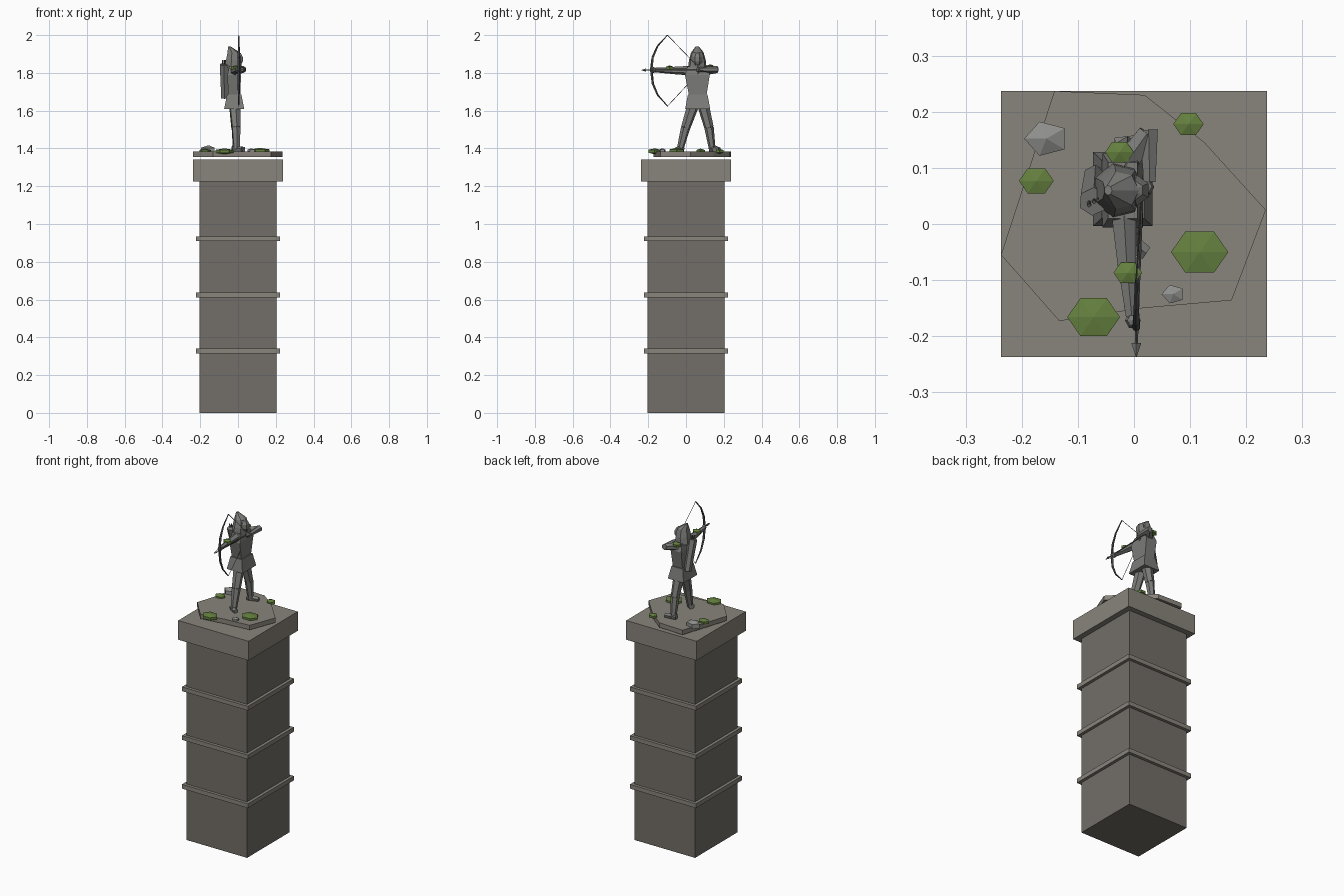
import bpy, bmesh, math
from mathutils import Vector, Matrix


def material(name, rgb):
    m = bpy.data.materials.new(name)
    m.diffuse_color = (*rgb, 1)
    return m


PILLAR = material("pillar_stone", (0.17, 0.155, 0.135))
TRIM = material("trim_stone", (0.25, 0.23, 0.20))
STATUE = material("statue_stone", (0.20, 0.20, 0.19))
DARK = material("dark_stone", (0.09, 0.09, 0.09))
ROCK = material("rock", (0.28, 0.28, 0.27))
MOSS = material("moss", (0.13, 0.22, 0.05))


def finish(name, bm, mat):
    bmesh.ops.recalc_face_normals(bm, faces=bm.faces[:])
    me = bpy.data.meshes.new(name)
    bm.to_mesh(me)
    bm.free()
    me.materials.append(mat)
    ob = bpy.data.objects.new(name, me)
    bpy.context.collection.objects.link(ob)
    return ob


def loft(name, rings, mat):
    """Closed skin through rings with equal point counts."""
    bm = bmesh.new()
    vs = [[bm.verts.new(p) for p in r] for r in rings]
    n = len(vs[0])
    for a, b in zip(vs, vs[1:]):
        for i in range(n):
            j = (i + 1) % n
            bm.faces.new((a[i], a[j], b[j], b[i]))
    bm.faces.new(vs[0])
    bm.faces.new(vs[-1])
    return finish(name, bm, mat)


def rect(cx, cy, z, hx, hy):
    return [(cx - hx, cy - hy, z), (cx + hx, cy - hy, z), (cx + hx, cy + hy, z), (cx - hx, cy + hy, z)]


def ngon(cx, cy, z, rx, ry, n, turn=0.0):
    return [(cx + rx * math.cos(turn + math.tau * i / n), cy + ry * math.sin(turn + math.tau * i / n), z)
            for i in range(n)]


def limb(name, a, b, r1, r2, mat=STATUE, n=6):
    """Tapered prism from a to b."""
    a, b = Vector(a), Vector(b)
    bm = bmesh.new()
    rot = (b - a).to_track_quat('Z', 'Y').to_matrix().to_4x4()
    bmesh.ops.create_cone(bm, cap_ends=True, segments=n, radius1=r1, radius2=r2, depth=(b - a).length,
                          matrix=Matrix.Translation((a + b) / 2) @ rot)
    return finish(name, bm, mat)


def lump(name, loc, scale, mat, n, rings=3, turn=math.pi / 2):
    bm = bmesh.new()
    bmesh.ops.create_uvsphere(bm, u_segments=n, v_segments=rings, radius=1,
                              matrix=Matrix.Translation(loc) @ Matrix.Diagonal((*scale, 1))
                              @ Matrix.Rotation(turn, 4, 'Z'))
    return finish(name, bm, mat)


# pillar, bands and cap
loft("pillar", [rect(0, 0, z, 0.204, 0.204) for z in (0, 1.224)], PILLAR)
for i, z in enumerate((0.315, 0.612, 0.909)):
    loft(f"pillar_band_{i + 1}", [rect(0, 0, h, 0.222, 0.222) for h in (z, z + 0.026)], TRIM)
loft("pillar_cap", [rect(0, 0, z, 0.237, 0.237) for z in (1.224, 1.341)], TRIM)

# irregular rock slab under the feet
outline = [(-0.142, 0.237), (-0.237, -0.055), (-0.133, -0.173), (0.015, -0.15),
           (0.174, -0.136), (0.235, 0.025), (0.126, 0.145), (0.019, 0.23)]
loft("rock_slab", [[(x, y, z) for x, y in outline] for z in (1.355, 1.383)], TRIM)

# loose rocks
lump("large_rock", (-0.156, 0.152, 1.39), (0.046, 0.037, 0.027), ROCK, 5)
lump("small_rock", (0.07, -0.125, 1.387), (0.024, 0.02, 0.014), ROCK, 5)

# moss patches: x, y, z, vertex radius
for i, (x, y, z, r) in enumerate([(0.117, -0.05, 1.387, 0.051), (-0.072, -0.166, 1.385, 0.047),
                                  (-0.174, 0.077, 1.385, 0.031), (0.097, 0.178, 1.385, 0.027),
                                  (-0.026, 0.128, 1.832, 0.0255), (-0.011, -0.087, 1.826, 0.0255)]):
    s = r / 0.866
    lump(f"moss_{i + 1}", (x, y, z), (s, s * 0.83, 0.011 + r * 0.1), MOSS, 6)

# legs and feet
for side, hip, knee, ankle, toe in [
        ("front", (-0.018, 0.042, 1.64), (-0.01, -0.002, 1.51), (-0.006, -0.033, 1.39), (0.022, -0.052, 1.392)),
        ("back", (-0.018, 0.088, 1.64), (-0.012, 0.122, 1.51), (-0.012, 0.14, 1.39), (0.035, 0.15, 1.392))]:
    limb(f"{side}_thigh", hip, knee, 0.032, 0.025)
    limb(f"{side}_shin", knee, ankle, 0.025, 0.017)
    d = (Vector(toe) - Vector(ankle)).normalized() * 0.02
    limb(f"{side}_foot", Vector(ankle) - d + Vector((0, 0, 0.008)), Vector(toe) + Vector((0, 0, 0.003)),
         0.019, 0.013, n=5)

# torso, belt and tunic skirt
loft("tunic_skirt", [rect(-0.02, 0.062, 1.61, 0.053, 0.066), rect(-0.02, 0.062, 1.685, 0.038, 0.052)], STATUE)
loft("torso", [rect(-0.02, 0.062, 1.68, 0.032, 0.046), rect(-0.02, 0.06, 1.79, 0.036, 0.066),
               rect(-0.02, 0.06, 1.835, 0.026, 0.05)], STATUE)

# head inside a hood whose point leans back
limb("neck", (-0.012, 0.06, 1.82), (-0.008, 0.06, 1.85), 0.02, 0.018)
lump("head", (-0.002, 0.06, 1.872), (0.032, 0.03, 0.04), STATUE, 7, 5)
loft("hood", [ngon(-0.028, 0.06, 1.825, 0.046, 0.05, 7), ngon(-0.025, 0.06, 1.865, 0.043, 0.046, 7),
              ngon(-0.025, 0.06, 1.908, 0.034, 0.034, 7), ngon(-0.046, 0.06, 1.94, 0.007, 0.009, 7)], STATUE)

# quiver on the back with arrow ends
limb("quiver", (-0.07, 0.085, 1.668), (-0.073, 0.04, 1.845), 0.021, 0.026)
for i in range(3):
    limb(f"quiver_arrow_{i + 1}", (-0.08 + i * 0.009, 0.048, 1.81), (-0.08 + i * 0.009, 0.033 + i * 0.006, 1.868),
         0.003, 0.004, DARK, 4)

# straight bow arm
limb("bow_upper_arm", (-0.018, 0.015, 1.812), (-0.012, -0.085, 1.813), 0.025, 0.018)
limb("bow_forearm", (-0.012, -0.08, 1.813), (-0.004, -0.165, 1.815), 0.018, 0.012)
lump("bow_hand", (-0.002, -0.172, 1.815), (0.014, 0.015, 0.016), STATUE, 6, 4)

# bent drawing arm
limb("draw_upper_arm", (-0.02, 0.1, 1.812), (0.024, 0.162, 1.818), 0.025, 0.019)
limb("draw_forearm", (0.026, 0.168, 1.818), (0.028, 0.075, 1.818), 0.019, 0.012)
lump("draw_hand", (0.022, 0.066, 1.817), (0.014, 0.016, 0.014), STATUE, 6, 4)

# bow limbs mirrored about the grip, with the drawn string
GRIP_Z = 1.812
path = [(-0.184, 0, 0.0075), (-0.176, 0.07, 0.0065), (-0.15, 0.13, 0.005), (-0.098, 0.188, 0.0025)]
nock = (0.015, 0.08, GRIP_Z + 0.003)
for side, s in (("upper", 1), ("lower", -1)):
    for i, (p, q) in enumerate(zip(path, path[1:])):
        limb(f"{side}_bow_part_{i + 1}", (0.004, p[0], GRIP_Z + s * p[1]), (0.004, q[0], GRIP_Z + s * q[1]),
             p[2], q[2], DARK, 5)
    limb(f"{side}_bowstring", (0.004, -0.098, GRIP_Z + s * 0.188), nock, 0.0015, 0.0015, DARK, 4)

# arrow
limb("arrow_shaft", nock, (0.004, -0.215, 1.815), 0.003, 0.003, DARK, 5)
limb("arrow_head", (0.004, -0.212, 1.815), (0.004, -0.237, 1.815), 0.009, 0.0005, ROCK, 4)
